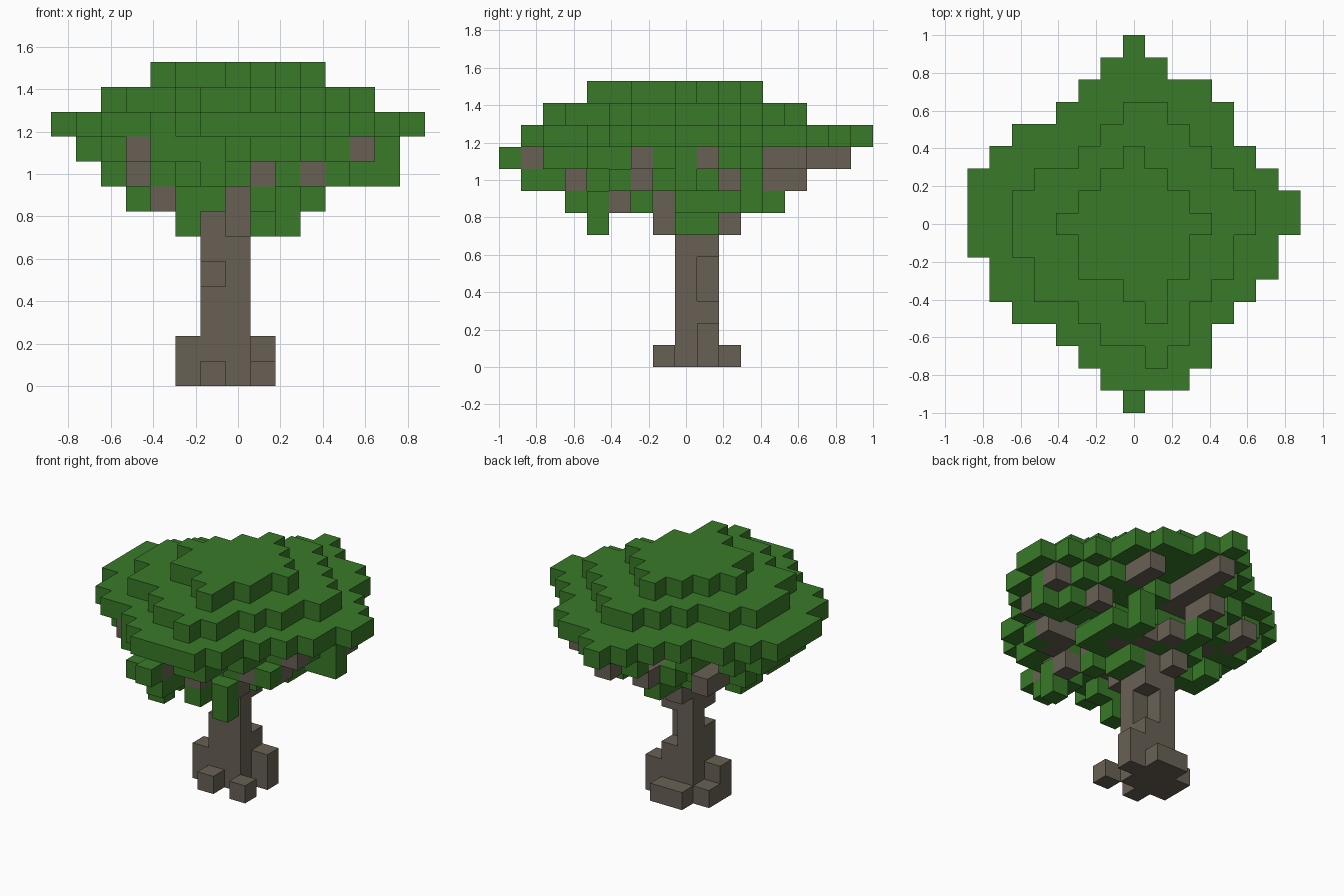
import bpy, bmesh, random
from mathutils import Vector

cube = bpy.data.objects.get("Cube")
if cube:
    bpy.data.objects.remove(cube, do_unlink=True)

random.seed(11)
SIZE = 2 / 17  # edge of one block


def material(name, color):
    mat = bpy.data.materials.new(name)
    mat.use_nodes = True
    mat.diffuse_color = color
    mat.node_tree.nodes["Principled BSDF"].inputs["Base Color"].default_value = color
    return mat


def rows(top, spans):
    """Cells of one flat layer: a (low, high) x span per row, from the back row forward."""
    return {(x, top - i) for i, (lo, hi) in enumerate(spans) for x in range(lo, hi + 1)}


def erode(cells):
    near = ((1, 0), (-1, 0), (0, 1), (0, -1))
    return {(x, y) for x, y in cells if all((x + i, y + j) in cells for i, j in near)}


def thin(cells, keep):
    return {c for c in sorted(cells) if random.random() < keep}


def box(x, y, z):
    """Block cells filling inclusive ranges."""
    return {(i, j, k) for i in range(x[0], x[1] + 1)
            for j in range(y[0], y[1] + 1) for k in range(z[0], z[1] + 1)}


def lift(cells, z):
    return {(x, y, z) for x, y in cells}


# Full upper canopy layers
crown = rows(3, [(0, 0), (-1, 1), (-2, 2), (-3, 3), (-2, 2), (-2, 2), (0, 1), (1, 1)])
upper = rows(5, [(0, 1), (-1, 2), (-2, 3), (-4, 4), (-5, 5), (-5, 5),
                 (-5, 4), (-4, 4), (-4, 3), (-2, 2), (-1, 2), (1, 1)])
brim = rows(8, [(0, 0), (-1, 1), (-2, 3), (-3, 4), (-5, 4), (-6, 5), (-7, 6), (-7, 7),
                (-7, 7), (-7, 6), (-6, 6), (-6, 5), (-5, 4), (-3, 3), (-2, 3), (-1, 2)])

# Ragged underside layers, each smaller and sparser
under = erode(brim)
middle = erode(under)
lower = {c for c in erode(middle) if c[0] < 4 and c[1] < 5}
under = {c for c in under if c[1] < 4 or c[0] < 0}
middle = {c for c in middle if c[1] < 4 or (c[0] < 0 and c[1] < 6)}
under = thin(under, .82) | {(0, -8), (6, 0), (-6, 0), (-6, 1), (-3, -5), (-5, -3)}
middle = thin(middle, .62) | {(6, 0), (0, -7), (0, -6), (-2, -6), (4, -3), (-5, 0), (5, 0), (5, 1)}
lower = {c for c in thin(lower, .5)
         if (c[1] != -1 or c[0] < 0) and (c[0] != 0 or c[1] > -2)}
lower |= {(1, -5), (2, -4), (-2, -4), (-4, 0), (3, 0), (3, 1), (2, 2), (2, 3), (1, 0), (1, 1), (-1, 4)}
drips = {(2, -4), (-2, -4), (1, 0), (1, 1)}

leaves = set()
for z, layer in enumerate((drips, lower, middle, under, brim, upper, crown), 6):
    leaves |= lift(layer, z)

# Trunk with notches, and roots around its foot
trunk = box((-1, 0), (0, 1), (0, 8)) - box((0, 0), (1, 1), (3, 4)) - {(-1, 0, 4)}
roots = (box((-2, -2), (0, 0), (0, 1)) | box((1, 1), (1, 1), (0, 1))
         | box((-1, 0), (2, 2), (0, 0)) | {(-1, -1, 0), (1, -1, 0), (-2, 1, 0)})

# Twigs scattered inside the underside
branches = {c for c in sorted(leaves) if c[2] in (8, 9) and abs(c[0]) < 3
            and -4 < c[1] < 4 and random.random() < .35}
# Branches showing through the leaves
branches |= (box((0, 0), (4, 7), (9, 9)) | box((-1, -1), (4, 5), (8, 8))
             | box((3, 3), (4, 5), (9, 9)) | box((0, 0), (-1, -1), (6, 7))
             | box((-4, -4), (3, 4), (8, 8))
             | {(-4, -4, 9), (-4, -3, 8), (4, -2, 8), (3, -2, 8), (-2, 3, 8), (-3, 2, 8),
                (1, 2, 7), (2, 1, 7), (-1, 2, 6), (0, 3, 7), (0, -7, 9), (5, -2, 9), (6, 1, 9),
                (1, -5, 8), (3, -3, 8), (4, 2, 8), (-3, -1, 7), (2, -3, 7)})
branches -= trunk
leaves -= branches | trunk
solid = leaves | branches | trunk | roots


def build(name, cells, mat):
    """Join blocks into one mesh, keeping only the exposed faces."""
    bm = bmesh.new()
    for cell in sorted(cells):
        center = Vector(cell) + Vector((0, 0, .5))
        for axis in range(3):
            for sign in (-1, 1):
                normal = Vector((0, 0, 0))
                normal[axis] = sign
                if tuple(int(v) for v in Vector(cell) + normal) in solid:
                    continue
                u = Vector((0, 0, 0))
                u[(axis + 1) % 3] = .5
                v = normal.cross(u)
                mid = center + normal / 2
                bm.faces.new([bm.verts.new((mid + p) * SIZE)
                              for p in (-u - v, u - v, u + v, v - u)])
    bmesh.ops.remove_doubles(bm, verts=bm.verts, dist=SIZE / 100)
    mesh = bpy.data.meshes.new(name)
    bm.to_mesh(mesh)
    bm.free()
    mesh.materials.append(mat)
    bpy.context.collection.objects.link(bpy.data.objects.new(name, mesh))


leaf_green = material("leaf_green", (.04, .193, .022, 1))
bark_brown = material("bark_brown", (.14, .118, .09, 1))
build("canopy", leaves, leaf_green)
build("branches", branches, bark_brown)
build("trunk", trunk, bark_brown)
build("roots", roots - trunk, bark_brown)
